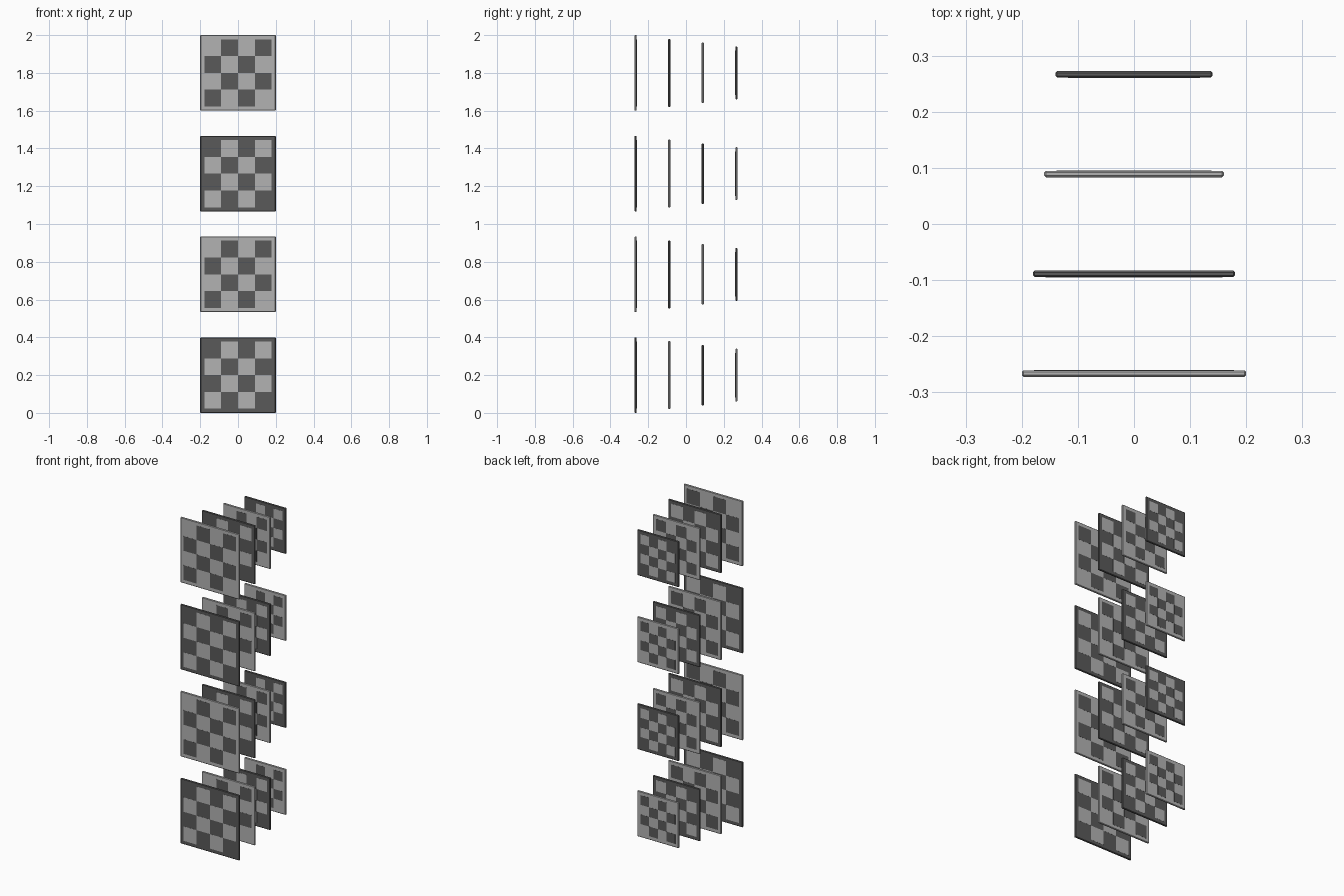
import bpy, bmesh
from mathutils import Matrix, Vector

if "Cube" in bpy.data.objects:
    bpy.data.objects.remove(bpy.data.objects["Cube"])

ROWS = DEPTHS = 4
PITCH = 1.6 / 3          # vertical spacing of the rows
GAP = PITCH / 3          # spacing from front to back
THICK = 0.0115


def material(name, v):
    m = bpy.data.materials.new(name)
    m.diffuse_color = (v, v, v, 1)
    m.use_nodes = True
    m.node_tree.nodes["Principled BSDF"].inputs["Base Color"].default_value = m.diffuse_color
    return m


dark = material("dark_grey", 0.1)
light = material("light_grey", 0.45)


def add_box(bm, centre, size):
    mat = Matrix.Translation(centre) @ Matrix.Diagonal(Vector((*size, 1)))
    return bmesh.ops.create_cube(bm, size=1, matrix=mat)["verts"]


def finish(bm, name, location, mat):
    mesh = bpy.data.meshes.new(name)
    bm.to_mesh(mesh)
    bm.free()
    mesh.materials.append(mat)
    ob = bpy.data.objects.new(name, mesh)
    ob.location = location
    bpy.context.collection.objects.link(ob)


def board(row, depth):
    size = 0.4 - 0.04 * depth
    loc = (0, (depth - 1.5) * GAP, 0.2 + row * PITCH)
    base, contrast = (dark, light) if (row + depth) % 2 == 0 else (light, dark)

    # thin square panel with chamfered edges
    bm = bmesh.new()
    add_box(bm, (0, 0, 0), (size, THICK, size))
    bmesh.ops.bevel(bm, geom=bm.edges[:], offset=0.003, segments=1,
                    profile=0.5, affect='EDGES')
    finish(bm, f"panel_{row}_{depth}", loc, base)

    # inlaid checker squares, visible on both faces
    bm = bmesh.new()
    cell = (size - 0.044) / 4
    for i in range(4):
        for j in range(4):
            if (i + j) % 2 == 0:
                add_box(bm, ((i - 1.5) * cell, 0, (j - 1.5) * cell),
                        (cell, THICK + 0.001, cell))
    finish(bm, f"checker_squares_{row}_{depth}", loc, contrast)


for row in range(ROWS):
    for depth in range(DEPTHS):
        board(row, depth)
